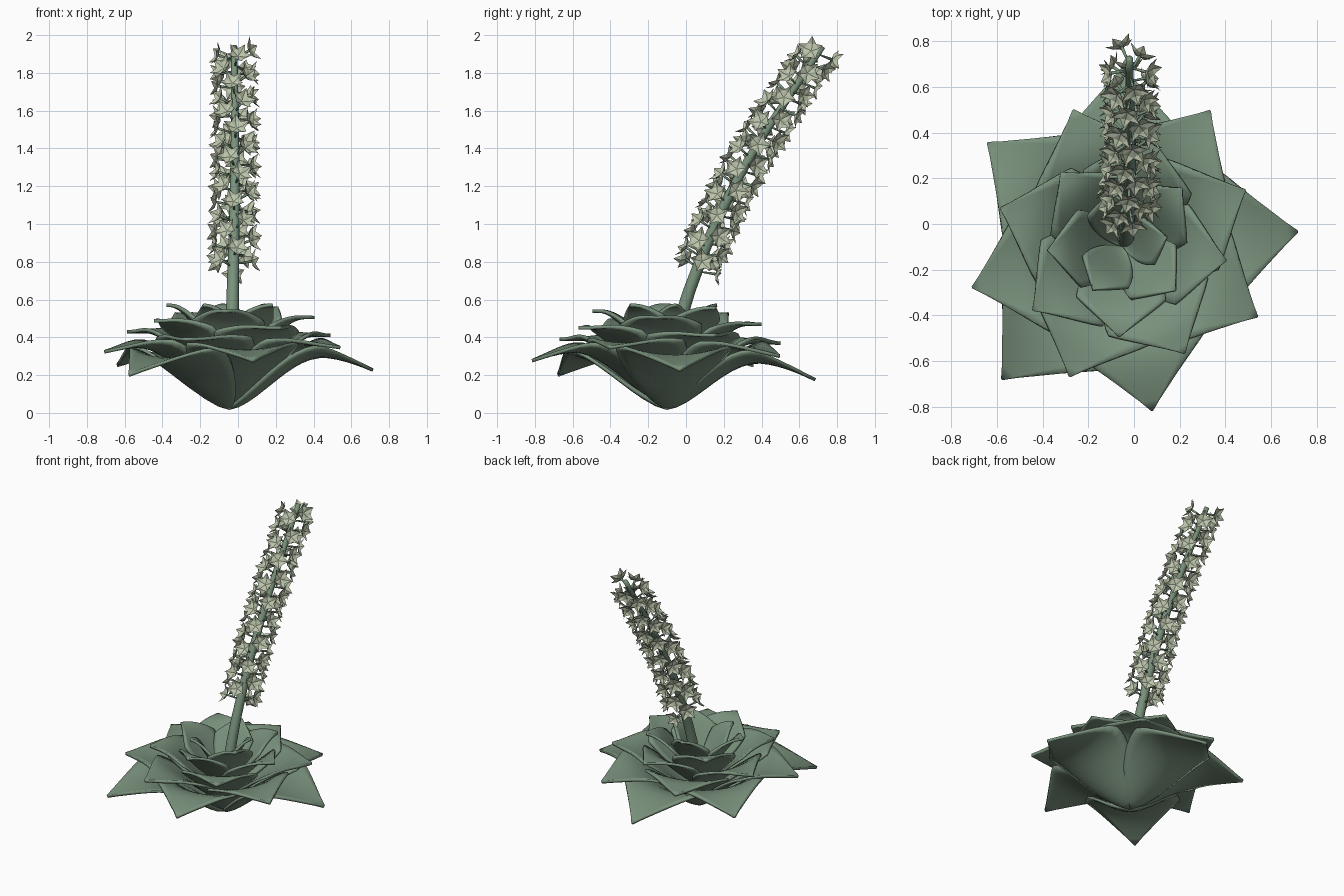
import bpy, bmesh, math, random
from mathutils import Vector, Matrix

if "Cube" in bpy.data.objects:
    bpy.data.objects.remove(bpy.data.objects["Cube"])

random.seed(4)
GOLD = math.radians(137.5)
CX, CY = -0.047, -0.10


def material(name, col):
    m = bpy.data.materials.new(name)
    m.diffuse_color = (*col, 1)
    m.use_nodes = True
    m.node_tree.nodes["Principled BSDF"].inputs["Base Color"].default_value = m.diffuse_color
    return m


leaf_mat = material("leaf_green", (0.19, 0.28, 0.20))
stem_mat = material("stem_green", (0.19, 0.29, 0.20))
flower_mat = material("pale_petal", (0.50, 0.56, 0.41))


def finish(bm, name, mat, smooth=False):
    me = bpy.data.meshes.new(name)
    if smooth:
        bmesh.ops.recalc_face_normals(bm, faces=bm.faces)
    bm.to_mesh(me)
    bm.free()
    ob = bpy.data.objects.new(name, me)
    bpy.context.collection.objects.link(ob)
    me.materials.append(mat)
    for p in me.polygons:
        p.use_smooth = smooth
    return ob


# Rosette leaf: cupped oval base, straight pointed end, reflexed tip
def half_width(u):
    if u > 0.58:
        return max(0.90 * (1 - u), 0.006)
    return 0.378 * math.sin(math.pi / 2 * u / 0.58) ** 0.8 + 0.012


def leaf(i, n_along=16, n_across=10):
    ang = math.pi / 2 + GOLD * i
    size = min(0.80 - 0.017 * i - 0.0004 * i * i, 0.785)
    broad = 1 + 0.016 * i
    tip_z = min(0.175 + 0.0265 * i - 0.0003 * i * i, 0.57)
    base_z = 0.025 + 0.0135 * max(i - 2, 0)
    drop = max(0.095 - 0.011 * i, 0)
    peak = min(0.62 + 0.018 * i, 1.0)
    out = Vector((math.cos(ang), math.sin(ang), 0))
    side = Vector((-out.y, out.x, 0))
    bm = bmesh.new()
    rows = []
    for a in range(n_along + 1):
        u = a / n_along
        w = half_width(u) * broad
        z = base_z + (tip_z + drop - base_z) * math.sin(math.pi / 2 * min(u / peak, 1)) ** 1.6
        if u > peak:
            z -= drop * ((u - peak) / (1 - peak)) ** 1.6
        row = []
        for b in range(n_across + 1):
            v = 2 * b / n_across - 1
            cup = 0.18 * size * v * v * (w / broad / 0.39) * (1 - u)
            p = Vector((CX, CY, z + cup)) + out * size * u + side * size * w * v
            row.append(bm.verts.new(p))
        rows.append(row)
    for r0, r1 in zip(rows, rows[1:]):
        for b in range(n_across):
            bm.faces.new((r0[b], r1[b], r1[b + 1], r0[b + 1]))
    ob = finish(bm, f"leaf_{i + 1}", leaf_mat, True)
    sol = ob.modifiers.new("thickness", 'SOLIDIFY')
    sol.thickness = 0.018
    sol.offset = 0
    bpy.ops.object.select_all(action='DESELECT')
    ob.select_set(True)
    bpy.context.view_layer.objects.active = ob
    bpy.ops.object.shade_smooth_by_angle(angle=math.radians(40))


for i in range(24):
    leaf(i)

# Leaning flower stalk
PTS = [Vector(p) for p in ((-0.04, -0.10, 0.10), (-0.03, -0.03, 0.52), (-0.02, 0.15, 1.0),
                           (-0.015, 0.36, 1.4), (-0.02, 0.73, 1.95))]


def stalk(z):
    # Position on the stalk at height z, and the direction there
    def pos(z):
        for p, q in zip(PTS, PTS[1:]):
            if z <= q.z or q is PTS[-1]:
                return p.lerp(q, (z - p.z) / (q.z - p.z))
    smooth = sum((pos(z + d) for d in (-0.12, 0, 0.12)), Vector()) / 3
    return smooth, (pos(z + 0.1) - pos(z - 0.1)).normalized()


bm = bmesh.new()
rings = []
for k in range(25):
    z = 0.22 + 1.72 * k / 24
    c, d = stalk(z)
    x = Vector((1, 0, 0))
    y = d.cross(x).normalized()
    r = 0.038 - 0.022 * k / 24
    rings.append([bm.verts.new(c + r * (x * math.cos(t) + y * math.sin(t)))
                  for t in (math.tau * s / 12 for s in range(12))])
for r0, r1 in zip(rings, rings[1:]):
    for s in range(12):
        bm.faces.new((r0[s], r0[(s + 1) % 12], r1[(s + 1) % 12], r1[s]))
bm.faces.new(rings[0])
bm.faces.new(rings[-1])
finish(bm, "flower_stalk", stem_mat, True)


# Star flowers with five bent petals, on short stems, spiralling up the stalk
def add_flower(bm, centre, axis, spin, s):
    rot = axis.to_track_quat('Z', 'Y').to_matrix().to_4x4()
    m = Matrix.Translation(centre) @ rot @ Matrix.Rotation(spin, 4, 'Z') @ Matrix.Scale(s, 4)
    for k in range(5):
        mk = m @ Matrix.Rotation(math.tau * k / 5, 4, 'Z')
        base, left, mid, right, tip = [bm.verts.new(mk @ Vector(p)) for p in (
            (0, 0, 0), (0.030, 0.023, 0.012), (0.034, 0, 0.005),
            (0.030, -0.023, 0.012), (0.064, 0, 0.030))]
        for f in ((base, mid, left), (base, right, mid), (left, mid, tip), (mid, right, tip)):
            bm.faces.new(f)


flowers, stems = bmesh.new(), bmesh.new()
N = 64
for i in range(N):
    c, d = stalk(0.75 + 1.15 * i / (N - 1))
    x = Vector((1, 0, 0))
    y = d.cross(x).normalized()
    a = math.pi / 2 + GOLD * i
    out = x * math.cos(a) + y * math.sin(a)
    axis = (out + d * 0.2).normalized()
    centre = c + axis * (0.100 - 0.012 * i / N)
    add_flower(flowers, centre, axis, random.random() * 6, random.uniform(1.0, 1.15))
    geo = bmesh.ops.create_cone(stems, segments=5, radius1=0.004, radius2=0.008, depth=1, cap_ends=True)
    mat = (Matrix.Translation((c + centre) / 2) @ axis.to_track_quat('Z', 'Y').to_matrix().to_4x4()
           @ Matrix.Diagonal((1, 1, (centre - c).length, 1)))
    bmesh.ops.transform(stems, matrix=mat, verts=geo['verts'])
finish(flowers, "flowers", flower_mat)
finish(stems, "flower_stems", stem_mat, True)
